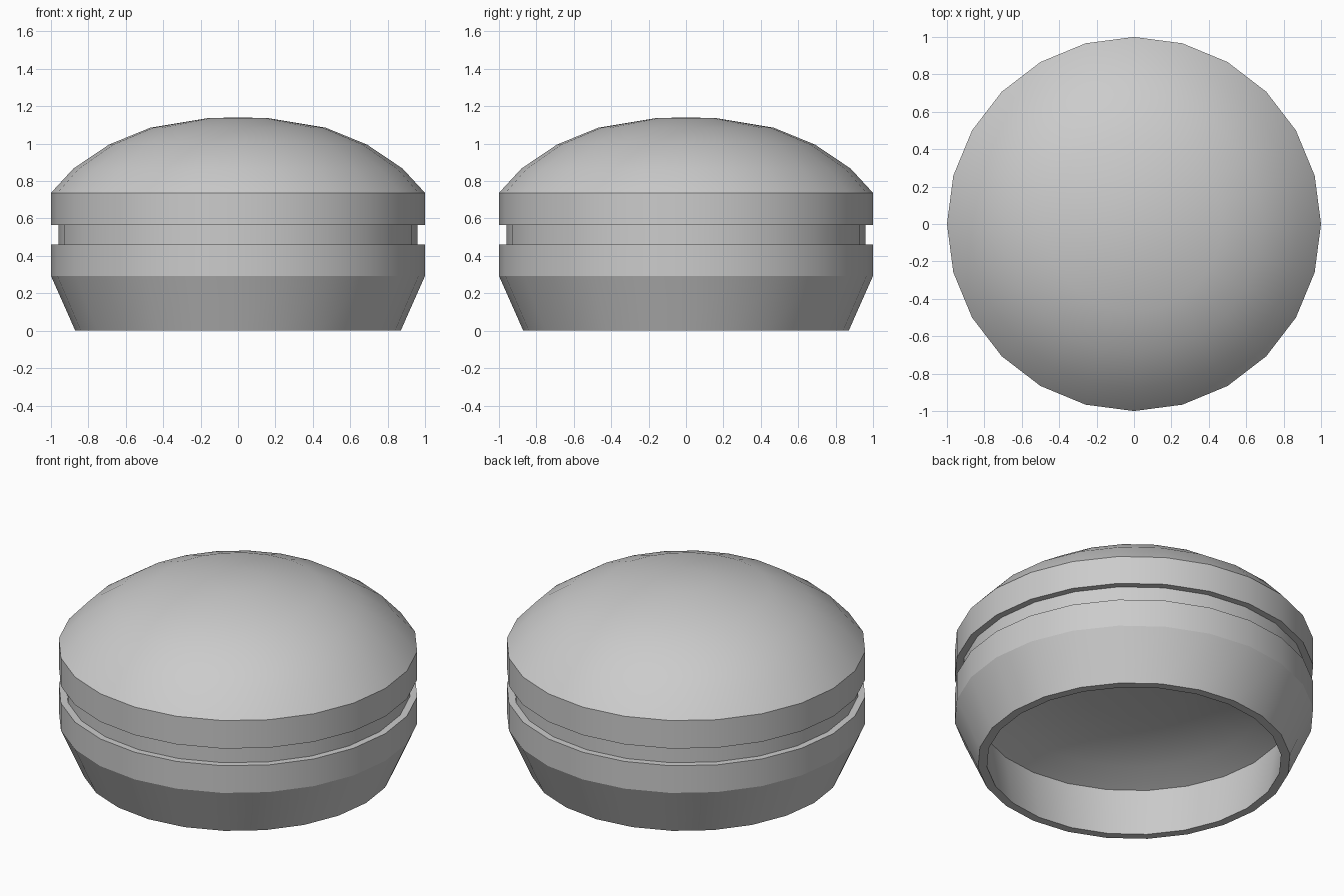
import bpy, bmesh, math

if "Cube" in bpy.data.objects:
    bpy.data.objects.remove(bpy.data.objects["Cube"])

SIDES = 24


def lathe(name, profile):
    """Revolve (radius, z) points about z; radius 0 makes a pole."""
    bm = bmesh.new()
    rings = []
    for r, z in profile:
        if r == 0:
            rings.append([bm.verts.new((0, 0, z))] * SIDES)
        else:
            rings.append([bm.verts.new((r * math.cos(math.tau * i / SIDES),
                                        r * math.sin(math.tau * i / SIDES), z))
                          for i in range(SIDES)])
    for low, high in zip(rings, rings[1:]):
        for i in range(SIDES):
            j = (i + 1) % SIDES
            corners = list(dict.fromkeys((low[i], low[j], high[j], high[i])))
            bm.faces.new(corners)
    mesh = bpy.data.meshes.new(name)
    bm.to_mesh(mesh)
    bm.free()
    obj = bpy.data.objects.new(name, mesh)
    bpy.context.collection.objects.link(obj)
    bpy.ops.object.select_all(action='DESELECT')
    obj.select_set(True)
    bpy.context.view_layer.objects.active = obj
    bpy.ops.object.shade_smooth_by_angle(angle=math.radians(20))
    return obj


# Domed top
lathe("dome_cap", [(1, .737), (.88, .867), (.69, .995), (.47, 1.085),
                   (.16, 1.137), (0, 1.14)])

# Shallow vaulted ceiling, inner wall, bottom rim, tapered base, grooved band
lathe("grooved_body", [(0, .46), (.3, .455), (.52, .43), (.72, .375),
                       (.87, .31), (.82, 0),
                       (.87, 0), (1, .293), (1, .46), (.96, .46),
                       (.96, .565), (1, .565), (1, .737)])
